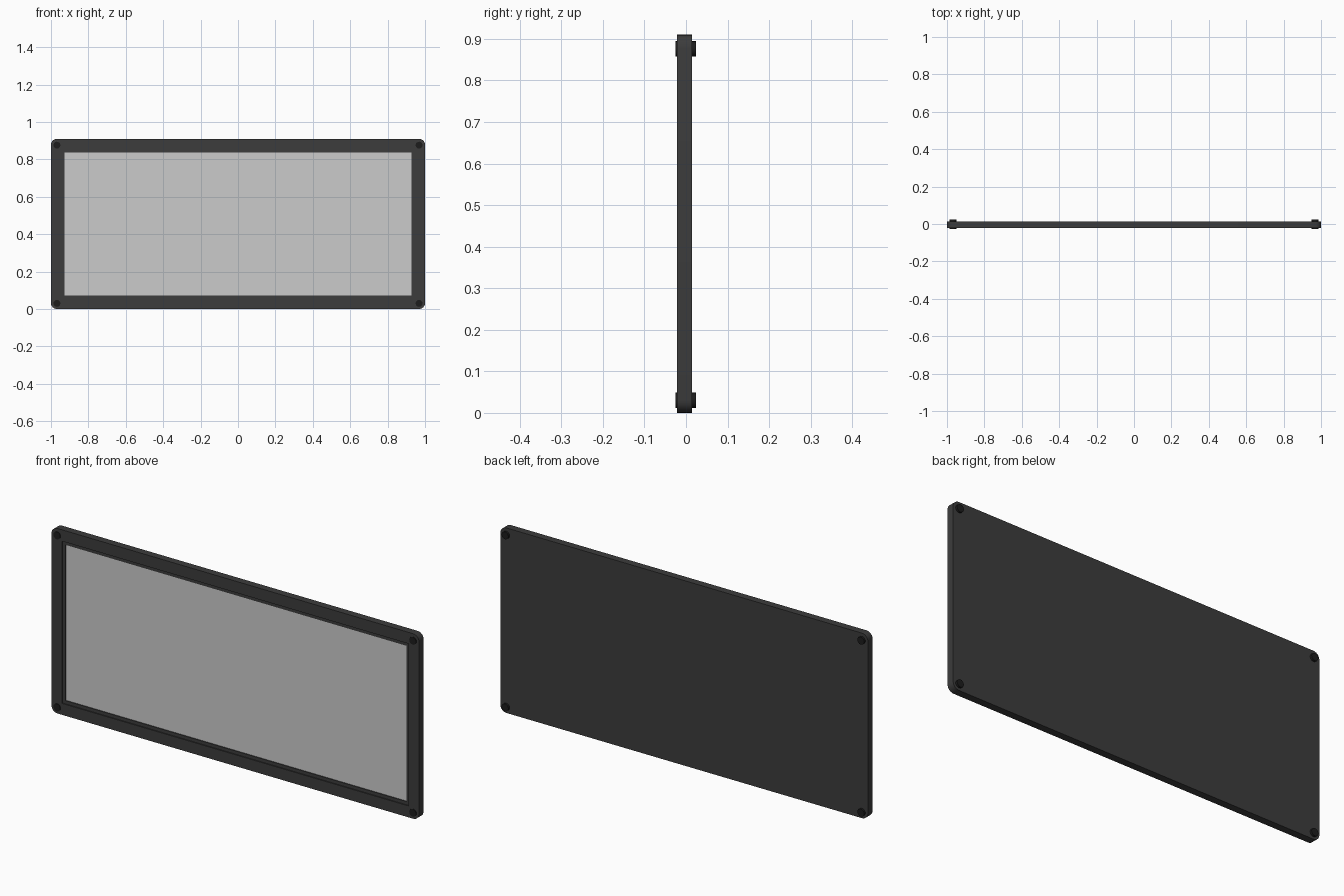
import bpy, bmesh, math
from mathutils import Matrix, Vector

if "Cube" in bpy.data.objects:
    bpy.data.objects.remove(bpy.data.objects["Cube"])

H = 0.91                 # overall height
FRONT, BACK = -0.0215, 0.0145


def material(name, v):
    m = bpy.data.materials.new(name)
    m.diffuse_color = (v, v, v, 1)
    m.use_nodes = True
    m.node_tree.nodes["Principled BSDF"].inputs["Base Color"].default_value = m.diffuse_color
    return m


def add_object(name, bm, mat=None):
    bmesh.ops.recalc_face_normals(bm, faces=bm.faces)
    me = bpy.data.meshes.new(name)
    bm.to_mesh(me)
    bm.free()
    ob = bpy.data.objects.new(name, me)
    bpy.context.collection.objects.link(ob)
    if mat:
        me.materials.append(mat)
    return ob


def box(name, inset, y0, y1, mat=None, radius=0):
    """Upright slab inset from the overall outline, with optional rounded corners."""
    bm = bmesh.new()
    size = Vector((2 - 2 * inset, y1 - y0, H - 2 * inset))
    bmesh.ops.create_cube(bm, size=1)
    bmesh.ops.scale(bm, vec=size, verts=bm.verts)
    bmesh.ops.translate(bm, vec=(0, (y0 + y1) / 2, H / 2), verts=bm.verts)
    if radius:
        edges = [e for e in bm.edges if abs((e.verts[0].co - e.verts[1].co).y) > 1e-4]
        bmesh.ops.bevel(bm, geom=edges, offset=radius, offset_type='OFFSET',
                        segments=6, profile=0.5, affect='EDGES')
    return add_object(name, bm, mat)


def smooth(ob):
    bpy.ops.object.select_all(action='DESELECT')
    ob.select_set(True)
    bpy.context.view_layer.objects.active = ob
    bpy.ops.object.shade_smooth_by_angle(angle=math.radians(35))


dark = material("dark_plastic", 0.045)
black = material("black_metal", 0.012)

# Housing: rounded slab with a stepped recess in the front
housing = box("housing", 0, FRONT, BACK, dark, radius=0.032)
for name, inset, depth in (("bezel_step_cutter", 0.056, -0.0165),
                           ("screen_cutter", 0.072, -0.009)):
    cutter = box(name, inset, FRONT - 0.05, depth)
    cutter.hide_render = True
    cutter.hide_set(True)
    mod = housing.modifiers.new(name, 'BOOLEAN')
    mod.operation = 'DIFFERENCE'
    mod.solver = 'EXACT'
    mod.object = cutter
smooth(housing)

# Screen sitting at the bottom of the recess
box("screen", 0.0715, -0.012, -0.008)

# Corner bolts passing through front and back
for zname, z in (("lower", 0.03), ("upper", 0.876)):
    for side, x in (("left", -0.968), ("right", 0.968)):
        bm = bmesh.new()
        bmesh.ops.create_cone(bm, cap_ends=True, segments=16, radius1=0.0185,
                              radius2=0.0185, depth=0.05,
                              matrix=Matrix.Translation((x, -0.0005, z))
                              @ Matrix.Rotation(math.pi / 2, 4, 'X'))
        smooth(add_object(f"{zname}_{side}_bolt", bm, black))
